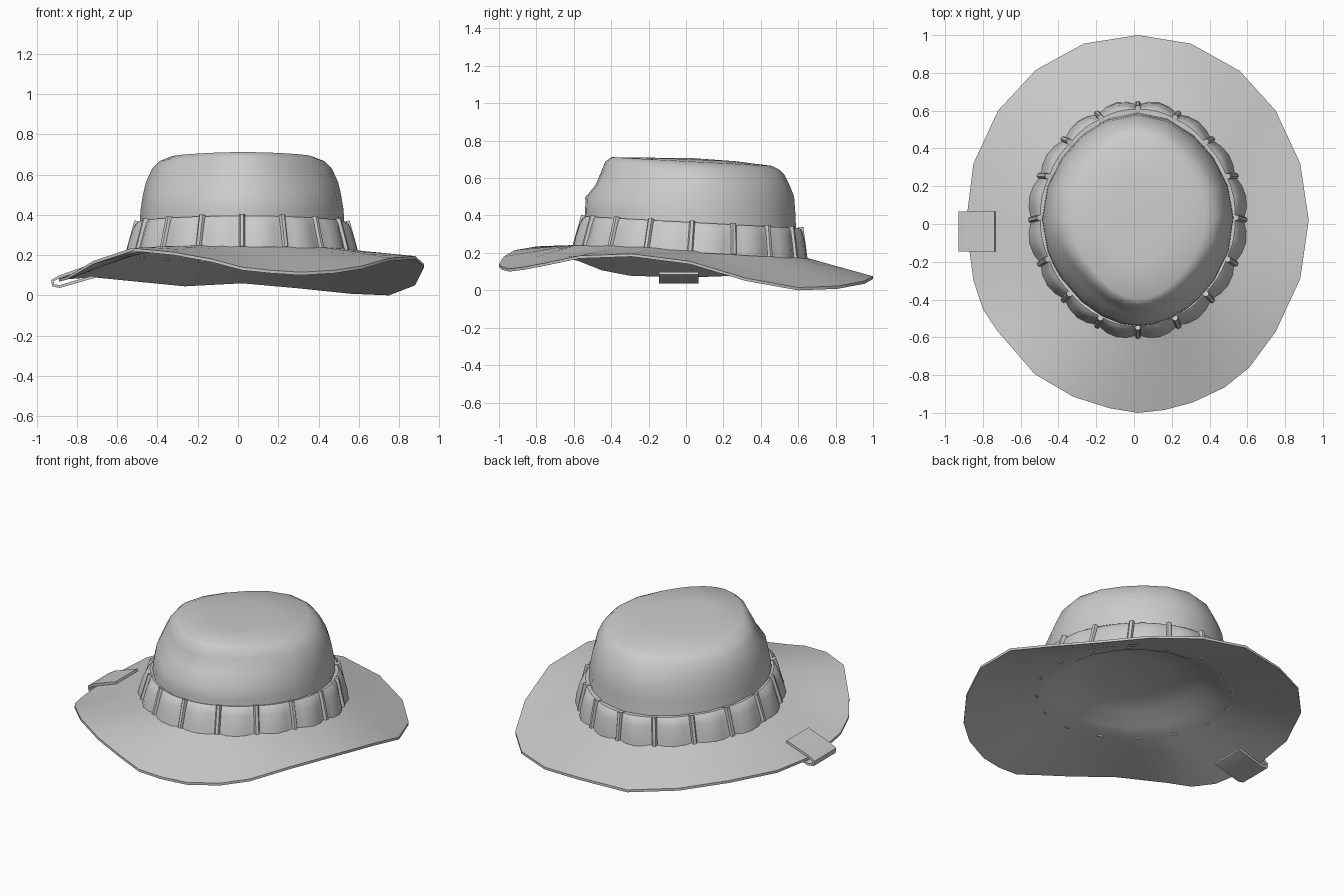
import bpy, bmesh, math
from mathutils import Vector

if "Cube" in bpy.data.objects:
    bpy.data.objects.remove(bpy.data.objects["Cube"])

cloth = bpy.data.materials.new("grey_cloth")
cloth.diffuse_color = (0.6, 0.6, 0.6, 1)
cloth.use_nodes = True
cloth.node_tree.nodes["Principled BSDF"].inputs["Base Color"].default_value = cloth.diffuse_color


def finish(bm, name, angle=40, thickness=0.0, offset=-1.0):
    """Turn a bmesh into a smooth-shaded object, optionally thickened."""
    bmesh.ops.recalc_face_normals(bm, faces=bm.faces)
    me = bpy.data.meshes.new(name)
    bm.to_mesh(me)
    bm.free()
    ob = bpy.data.objects.new(name, me)
    bpy.context.collection.objects.link(ob)
    me.materials.append(cloth)
    if thickness:
        mod = ob.modifiers.new("thickness", 'SOLIDIFY')
        mod.thickness = thickness
        mod.offset = offset
    bpy.ops.object.select_all(action='DESELECT')
    ob.select_set(True)
    bpy.context.view_layer.objects.active = ob
    if thickness:
        bpy.ops.object.modifier_apply(modifier="thickness")
    bpy.ops.object.shade_smooth_by_angle(angle=math.radians(angle))
    return ob


def skin(bm, rings, closed=True):
    """Join successive rings of vertices with quads."""
    for a, b in zip(rings, rings[1:]):
        n = len(a)
        for i in range(n if closed else n - 1):
            j = (i + 1) % n
            bm.faces.new((a[i], a[j], b[j], b[i]))


def cap(bm, ring, point):
    """Close a ring with a fan of triangles."""
    tip = bm.verts.new(point)
    for i in range(len(ring)):
        bm.faces.new((ring[i], ring[(i + 1) % len(ring)], tip))


# Wavy brim edge: x, y, z
RIM = [(.02, 1.0, .075), (.30, .955, .05), (.56, .81, .023), (.75, .60, .015),
       (.88, .32, .065), (.925, .02, .155), (.88, -.29, .195), (.75, -.57, .185),
       (.61, -.76, .145), (.48, -.865, .125), (.31, -.945, .115), (.16, -.985, .125),
       (.02, -1.0, .14), (-.13, -.975, .18), (-.32, -.915, .215), (-.525, -.795, .235),
       (-.72, -.57, .17), (-.80, -.45, .122), (-.85, -.30, .093), (-.89, 0, .083),
       (-.85, .32, .095), (-.72, .60, .105), (-.52, .815, .085), (-.265, .955, .06)]
CX, THICK = .02, .015
angles = [math.atan2(y, (x - CX) / .9) for x, y, z in RIM]


def oval(cy, rx, ry, z, tilt, pinch=0.0):
    """Tilted oval ring; pinch narrows the diagonals, most at front left."""
    pts = []
    for a in angles:
        front_left = max(0, -math.cos(a)) * max(0, -math.sin(a)) * 2
        k = 1 - pinch * (math.sin(2 * a) ** 2 + .5 * front_left)
        y = cy + k * ry * math.sin(a)
        pts.append(Vector((CX + k * rx * math.cos(a), y, z + tilt * y)))
    return pts


# Brim and crown, closed below by a shallow hollow
rim = [Vector(p) for p in RIM]
base = oval(.025, .52, .575, .222, -.06)
brim = [[r.lerp(b, t) for r, b in zip(rim, base)] for t in (0, .33, .67, 1)]
drop = Vector((0, 0, -THICK))
under = [[p + drop for p in lv] for lv in brim]
hollow = [oval(.025, .45, .49, .232, -.06), oval(.025, .36, .39, .285, -.05),
          oval(.025, .20, .22, .318, -.04)]
levels = hollow[::-1] + under[::-1] + brim
for cy, rx, ry, z, tilt, pinch in [
        (.024, .508, .566, .32, -.04, .02), (.022, .505, .562, .42, 0, .025),
        (.021, .492, .557, .50, 0, .035), (.035, .478, .52, .56, 0, .045),
        (.037, .447, .488, .63, -.02, .055), (.033, .41, .465, .668, -.045, .055),
        (.03, .355, .43, .69, -.054, .05), (.03, .19, .23, .701, -.04, .02)]:
    levels.append(oval(cy, rx, ry, z, tilt, pinch))
bm = bmesh.new()
rings = [[bm.verts.new(p) for p in lv] for lv in levels]
skin(bm, rings)
cap(bm, rings[-1], (CX, .03, .707))
cap(bm, rings[0], (CX, .025, .325))
finish(bm, "brim_and_crown", 40)


# Gathered band with puffs between sixteen loops
LOOPS, STEPS = 16, 4


def band_point(a, h, out=0.0):
    """Point on the band at angle a, height fraction h, pushed out."""
    cy = .022 + .011 * h
    k = 1 - .018 * math.sin(2 * a) ** 2
    rx, ry = k * (.562 - .044 * h) + out, k * (.61 - .033 * h) + out
    y = cy + ry * math.sin(a)
    low, high = .205 - .06 * y, .365 - .055 * y
    return Vector((CX + rx * math.cos(a), y, low + (high - low) * h))


bm = bmesh.new()
rings = []
for h, puff, inset in [(0, .024, 0), (.3, .028, 0), (.7, .025, 0), (.92, .016, 0),
                       (1, .004, .004), (.99, 0, .03)]:
    ring = []
    for k in range(LOOPS * STEPS):
        bulge = puff * math.sin(math.pi * (k % STEPS) / STEPS)
        a = 2 * math.pi * k / (LOOPS * STEPS)
        ring.append(bm.verts.new(band_point(a, h, bulge - inset)))
    rings.append(ring)
skin(bm, rings)
finish(bm, "hat_band", 35)

# Narrow stitched loops over the band
bm = bmesh.new()
for k in range(LOOPS):
    a = 2 * math.pi * k / LOOPS
    lo, hi = band_point(a, 0), band_point(a, 1.03)
    up = (hi - lo).normalized()
    side = Vector((-.545 * math.sin(a), .59 * math.cos(a), 0)).normalized()
    out = side.cross(up).normalized()
    # rounded cross-section across the loop
    section = [(-.015, -.03), (-.015, .008), (-.008, .018),
               (.008, .018), (.015, .008), (.015, -.03)]
    ends = [[bm.verts.new(p + side * s + out * o) for s, o in section] for p in (lo, hi)]
    skin(bm, ends)
    for e in ends:
        bm.faces.new(e)
finish(bm, "band_loops", 50)

# Folded clip wrapped over the left edge of the brim
fold = [(-.735, .146), (-.885, .093), (-.922, .073), (-.918, .05), (-.885, .044), (-.72, .092)]
bm = bmesh.new()
skin(bm, [[bm.verts.new((x, y, z)) for x, z in fold] for y in (-.145, .067)], closed=False)
finish(bm, "edge_clip", 30, .014, 0)
